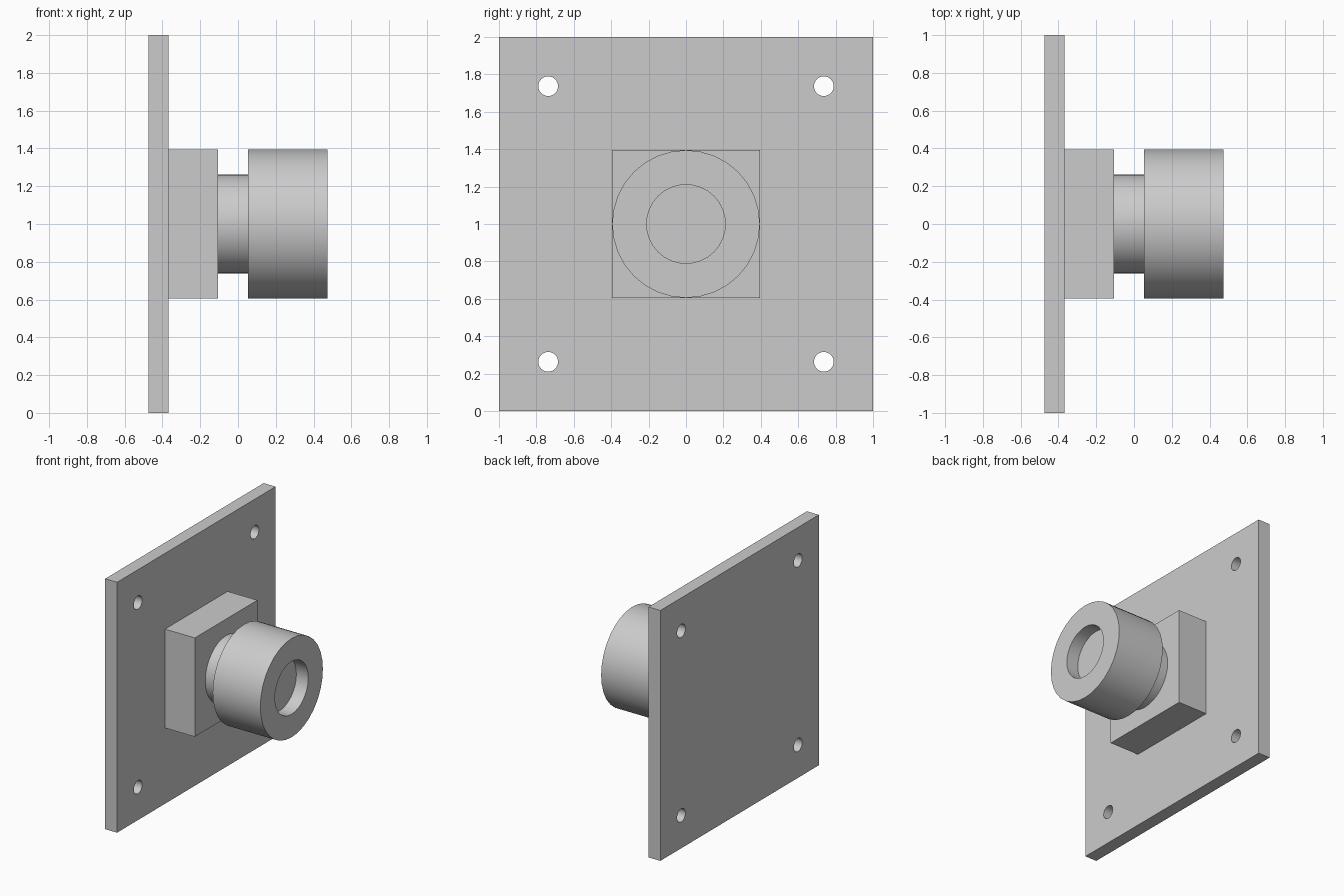
import bpy
import math
from mathutils import Matrix

if "Cube" in bpy.data.objects:
    bpy.data.objects.remove(bpy.data.objects["Cube"], do_unlink=True)

U = 2 / 38          # one design unit; the plate is 38 units square
BACK = -9 * U       # x of the plate's rear face
CENTRE_Z = 1.0
SIDES = 32

grey = bpy.data.materials.new("plain grey")
grey.use_nodes = True
grey.diffuse_color = (0.6, 0.6, 0.6, 1)
grey.node_tree.nodes["Principled BSDF"].inputs["Base Color"].default_value = (0.6, 0.6, 0.6, 1)


def finish(name):
    ob = bpy.context.object
    ob.name = ob.data.name = name
    ob.data.materials.append(grey)
    return ob


def block(name, start, depth, width):
    """Square block lying along x, sizes in design units."""
    bpy.ops.mesh.primitive_cube_add(size=1, location=(BACK + (start + depth / 2) * U, 0, CENTRE_Z))
    ob = finish(name)
    ob.data.transform(Matrix.Diagonal((depth * U, width * U, width * U, 1)))
    return ob


def rod(name, start, depth, radius, y=0, z=0):
    """Round bar lying along x, sizes in design units."""
    bpy.ops.mesh.primitive_cylinder_add(
        vertices=SIDES, radius=radius * U, depth=depth * U,
        location=(BACK + (start + depth / 2) * U, y * U, CENTRE_Z + z * U))
    ob = finish(name)
    ob.data.transform(Matrix.Rotation(math.pi / 2, 4, 'Y'))
    return ob


def cut(target, cutter):
    mod = target.modifiers.new("cut", 'BOOLEAN')
    mod.operation = 'DIFFERENCE'
    mod.solver = 'EXACT'
    mod.object = cutter
    bpy.context.view_layer.objects.active = target
    bpy.ops.object.modifier_apply(modifier=mod.name)
    bpy.data.objects.remove(cutter, do_unlink=True)


def smooth(ob):
    bpy.ops.object.select_all(action='DESELECT')
    ob.select_set(True)
    bpy.context.view_layer.objects.active = ob
    bpy.ops.object.shade_smooth_by_angle(angle=math.radians(30))


# Mounting plate with a screw hole in each corner
plate = block("mounting_plate", 0, 2, 38)
for y in (-14, 14):
    for z in (-14, 14):
        cut(plate, rod("screw_hole_cutter", -1, 4, 1, y, z))

# Square base, neck and barrel
base = block("square_base", 2, 5, 15)
neck = rod("neck", 7, 3, 5)
barrel = rod("barrel", 10, 8, 7.5)

# Round recess in the barrel's end
cut(barrel, rod("recess_cutter", 16, 4, 4))

for part in (plate, neck, barrel):
    smooth(part)
